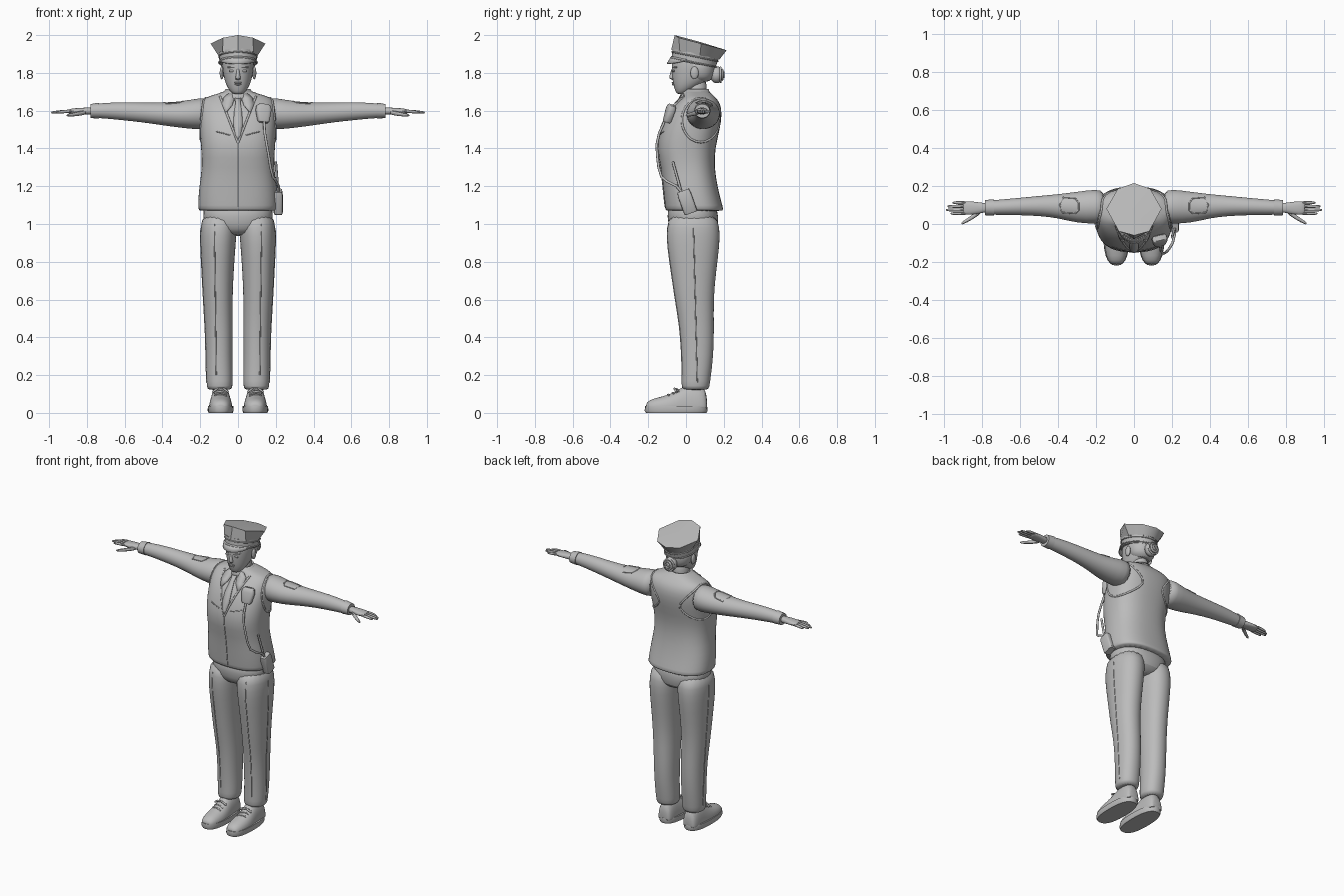
import bpy, bmesh, math
from mathutils import Vector, Matrix
from mathutils.bvhtree import BVHTree

if "Cube" in bpy.data.objects:
    bpy.data.objects.remove(bpy.data.objects["Cube"], do_unlink=True)

grey = bpy.data.materials.new("plain_grey")
grey.use_nodes = True
grey.diffuse_color = (0.5, 0.5, 0.5, 1)
grey.node_tree.nodes["Principled BSDF"].inputs["Base Color"].default_value = (0.5, 0.5, 0.5, 1)
made = []


def finish(name, bm, mirror=False, subsurf=0, solid=0.0):
    """Turn a bmesh into an object with the usual modifiers."""
    bmesh.ops.recalc_face_normals(bm, faces=bm.faces)
    me = bpy.data.meshes.new(name)
    bm.to_mesh(me)
    bm.free()
    me.materials.append(grey)
    ob = bpy.data.objects.new(name, me)
    bpy.context.collection.objects.link(ob)
    if solid:
        m = ob.modifiers.new("thickness", 'SOLIDIFY')
        m.thickness, m.offset = solid, 0
    if mirror:
        ob.modifiers.new("mirror", 'MIRROR').use_mirror_merge = False
    if subsurf:
        s = ob.modifiers.new("smooth", 'SUBSURF')
        s.levels = s.render_levels = subsurf
    made.append(ob)
    return ob


def loft(name, rings, axis='z', n=20, power=2.0, caps=True, floor=None, matrix=None, **kw):
    """Rings are (position on axis, centre a, centre b, radius a, radius b)."""
    bm = bmesh.new()
    rows = []
    for p, ca, cb, ra, rb in rings:
        row = []
        for i in range(n):
            t = 2 * math.pi * i / n
            c, s = math.cos(t), math.sin(t)
            a = ca + ra * math.copysign(abs(c) ** (2 / power), c)
            b = cb + rb * math.copysign(abs(s) ** (2 / power), s)
            co = {'z': (a, b, p), 'x': (p, a, b), 'y': (a, p, b)}[axis]
            if floor is not None:
                co = (co[0], co[1], max(co[2], floor))
            row.append(bm.verts.new(co))
        rows.append(row)
    for r, q in zip(rows, rows[1:]):
        for i in range(n):
            bm.faces.new((r[i], r[(i + 1) % n], q[(i + 1) % n], q[i]))
    if caps:
        bm.faces.new(rows[0])
        bm.faces.new(rows[-1])
    if matrix:
        bm.transform(matrix)
    return finish(name, bm, **kw)


def ball(name, loc, scale, **kw):
    bm = bmesh.new()
    bmesh.ops.create_uvsphere(bm, u_segments=16, v_segments=10, radius=1,
                              matrix=Matrix.Translation(loc) @ Matrix.Diagonal((*scale, 1)))
    return finish(name, bm, **kw)


def tube(name, pts, r, closed=False):
    cu = bpy.data.curves.new(name, 'CURVE')
    cu.dimensions, cu.bevel_depth, cu.bevel_resolution, cu.use_fill_caps = '3D', r, 2, True
    sp = cu.splines.new('POLY')
    sp.points.add(len(pts) - 1)
    for p, co in zip(sp.points, pts):
        p.co = (*co, 1)
    sp.use_cyclic_u = closed
    cu.materials.append(grey)
    ob = bpy.data.objects.new(name, cu)
    bpy.context.collection.objects.link(ob)


def tree_of(ob):
    dg = bpy.context.evaluated_depsgraph_get()
    dg.update()
    return BVHTree.FromObject(ob, dg)


def project(tree, pts, d):
    """Drop points on a surface along direction d."""
    d = Vector(d)
    hits = [tree.ray_cast(Vector(p) - d * 3, d)[0] for p in pts]
    return [h for h in hits if h]


def both_sides(name, pts, r, closed=False):
    for side, s in (("left", 1), ("right", -1)):
        tube(f"{side}_{name}", [(s * p[0], p[1], p[2]) for p in pts], r, closed)


def line(a, b, n=12):
    return [Vector(a).lerp(Vector(b), i / n) for i in range(n + 1)]


def oval(c, u, v, n=24):
    return [Vector(c) + Vector(u) * math.cos(2 * math.pi * i / n)
            + Vector(v) * math.sin(2 * math.pi * i / n) for i in range(n)]


# Trousers: pelvis and two legs
loft("trouser_seat", [(.935, 0, .04, .08, .09), (.97, 0, .04, .165, .13), (1.03, 0, .037, .192, .138),
                      (1.14, 0, .03, .185, .13)], power=2.3, subsurf=1)
leg = loft("trouser_legs", [(1.06, .1, .037, .088, .125), (.98, .102, .038, .098, .142),
                            (.9, .106, .038, .095, .143), (.75, .107, .04, .085, .121),
                            (.6, .107, .043, .078, .103), (.45, .1, .058, .074, .092),
                            (.3, .1, .06, .071, .086), (.2, .098, .055, .071, .078),
                            (.135, .097, .05, .069, .075), (.12, .097, .05, .062, .068)],
           power=2.2, mirror=True, subsurf=1)
leg_tree = tree_of(leg)
both_sides("front_crease", project(leg_tree, line((.115, 0, .2), (.125, 0, 1.0)), (0, 1, 0)), .003)
both_sides("side_seam", project(leg_tree, line((0, .06, .16), (0, .04, .98)), (-1, 0, 0)), .003)

# Shoes
loft("shoe_soles", [(0, .092, -.052, .064, .16), (.012, .092, -.052, .069, .167),
                    (.036, .092, -.052, .067, .164)], power=2.5, n=28, mirror=True)
shoe = loft("shoe_uppers", [(y, .092, .03, w, h - .03) for y, h, w in (
    (-.213, .045, .025), (-.195, .07, .046), (-.14, .084, .06), (-.08, .1, .063), (-.03, .13, .058),
    (.01, .155, .054), (.07, .155, .053), (.1, .13, .045), (.112, .08, .035))],
    axis='y', power=2.2, floor=.025, mirror=True, subsurf=1)
shoe_tree = tree_of(shoe)
for i, y in enumerate((-.1, -.075, -.05)):
    both_sides(f"lace_{i}", project(shoe_tree, line((.06, y, 0), (.124, y + .01, 0), 6), (0, 0, -1)), .005)
both_sides("lace_bow", [(.05, -.05, .11), (.075, -.06, .128), (.092, -.045, .122),
                        (.11, -.06, .128), (.135, -.05, .11)], .006)

# Vest
vest = loft("vest", [(1.068, 0, .045, .208, .152), (1.075, 0, .045, .212, .155), (1.12, 0, .036, .212, .151),
                     (1.2, 0, .022, .206, .145), (1.3, 0, .009, .19, .142), (1.4, 0, -.002, .196, .156),
                     (1.5, 0, .022, .204, .158), (1.58, 0, .045, .205, .147), (1.64, 0, .063, .2, .12),
                     (1.672, 0, .07, .178, .085), (1.69, 0, .06, .1, .075), (1.71, 0, .055, .065, .06)],
            n=28, power=2.5, subsurf=1)
vest_tree = tree_of(vest)
front = (0, 1, 0)
both_sides("neckline_edge", project(vest_tree, line((.095, 0, 1.675), (0, 0, 1.43)), front), .006)
both_sides("armhole_edge", project(vest_tree, oval((0, .078, 1.55), (0, .1, 0), (0, 0, .117)), (-1, 0, 0)),
           .006, True)
both_sides("pocket_edge", project(vest_tree, line((.04, 0, 1.47), (.115, 0, 1.49)), front), .003)
tube("front_opening", project(vest_tree, line((0, 0, 1.43), (0, 0, 1.09)), front), .003)


def front_plate(name, rows, **kw):
    """Thin strip on the vest; rows are (z, left x, right x)."""
    bm = bmesh.new()
    pairs = [[bm.verts.new(p + Vector((0, -.004, 0))) for p in
              project(vest_tree, [(a, 0, z), ((a + b) / 2, 0, z), (b, 0, z)], front)] for z, a, b in rows]
    for p, q in zip(pairs, pairs[1:]):
        for i in range(2):
            bm.faces.new((p[i], p[i + 1], q[i + 1], q[i]))
    finish(name, bm, solid=.009, **kw)


front_plate("tie", [(1.675, -.018, .018), (1.64, -.013, .013), (1.58, -.022, .022), (1.52, -.024, .024),
                    (1.47, -.014, .014), (1.45, -.003, .003)])
front_plate("collar_points", [(1.69, .015, .05), (1.665, .018, .078), (1.63, .03, .082), (1.595, .058, .068)],
            mirror=True)
loft("collar", [(1.655, 0, .05, .092, .088), (1.685, 0, .05, .076, .074), (1.712, 0, .055, .062, .06)],
     n=28, caps=False, solid=.01)

# Sleeves and cuffs
sleeve = loft("sleeves", [(.15, .09, 1.585, .085, .08), (.2, .092, 1.584, .092, .086), (.3, .087, 1.578, .083, .07),
                          (.4, .094, 1.583, .063, .061), (.5, .095, 1.59, .053, .053),
                          (.6, .092, 1.597, .046, .049), (.7, .088, 1.6, .041, .042),
                          (.765, .086, 1.599, .037, .037), (.78, .086, 1.598, .032, .032)],
              axis='x', mirror=True, subsurf=1)
loft("cuffs", [(.735, .087, 1.6, .043, .042), (.782, .086, 1.598, .04, .037)], axis='x', mirror=True)
patch = [(.29, .075, 0), (.31, .055, 0), (.38, .06, 0), (.39, .1, 0), (.37, .14, 0), (.31, .135, 0), (.29, .11, 0)]
both_sides("sleeve_patch", project(tree_of(sleeve), patch, (0, 0, -1)), .004, True)

# Hands
loft("palms", [(.76, .085, 1.598, .024, .02), (.8, .085, 1.598, .027, .019), (.845, .084, 1.598, .036, .017),
               (.885, .084, 1.597, .036, .014), (.9, .084, 1.596, .032, .01)],
     axis='x', n=12, power=2.4, mirror=True, subsurf=1)
for finger, y, tip in (("index", .055, .965), ("middle", .074, .99), ("ring", .093, .982), ("little", .112, .955)):
    loft(finger + "_fingers", [(.875, y, 1.597, .0095, .01), (.92, y, 1.596, .0095, .01),
                               (tip - .012, y, 1.591, .0085, .008), (tip, y, 1.59, .004, .004)],
         axis='x', n=8, mirror=True, subsurf=1)
loft("thumbs", [(.8, .07, 1.592, .014, .014), (.84, .043, 1.585, .015, .013), (.875, .02, 1.579, .012, .011),
                (.9, .006, 1.576, .009, .008), (.908, .002, 1.575, .004, .004)],
     axis='x', n=8, mirror=True, subsurf=1)

# Head and face
loft("neck", [(1.64, 0, .055, .058, .058), (1.7, 0, .052, .05, .054), (1.77, 0, .06, .05, .058)], subsurf=1)
head = loft("head", [(1.688, 0, -.025, .022, .02), (1.695, 0, -.02, .035, .033), (1.72, 0, -.005, .055, .058),
                     (1.76, 0, .025, .073, .098), (1.82, 0, .034, .083, .112), (1.88, 0, .038, .086, .113),
                     (1.93, 0, .04, .06, .09)], power=2.1, subsurf=1)
head_tree = tree_of(head)
loft("nose", [(1.762, 0, -.066, .01, .008), (1.77, 0, -.074, .017, .015), (1.782, 0, -.076, .012, .014),
              (1.81, 0, -.07, .008, .01), (1.83, 0, -.068, .007, .006)], n=10, subsurf=1)
ball("upper_lip", (0, -.069, 1.748), (.022, .008, .004))
ball("lower_lip", (0, -.067, 1.739), (.018, .008, .005))
ball("eyes", (.034, -.066, 1.81), (.015, .006, .006), mirror=True)
both_sides("eyebrow", project(head_tree, line((.018, 0, 1.828), (.055, 0, 1.83), 6), front), .0035)
ball("ears", (.086, .045, 1.8), (.011, .022, .034), mirror=True)

# Hair with a bun
loft("hair", [(1.75, 0, .08, .05, .045), (1.78, 0, .073, .08, .075), (1.82, 0, .067, .089, .089),
              (1.88, 0, .062, .091, .095)], subsurf=1)
ball("hair_bun", (0, .162, 1.79), (.042, .036, .045))
for r in (.012, .025, .036):
    tube("bun_coil", oval((0, .2 - r * r * 13, 1.79), (r, 0, 0), (0, 0, r * 1.05)), .006, True)

# Peaked cap: tilted band, flared crown, visor
tilt = Matrix.Translation((0, .045, 1.875)) @ Matrix.Rotation(-.2, 4, 'X')
loft("cap_band", [(-.028, 0, 0, .098, .119), (.03, 0, 0, .101, .124)], n=32, matrix=tilt)
for z in (-.02, .012):
    tube("band_trim", [tilt @ p for p in oval((0, 0, z), (.101, 0, 0), (0, .124, 0), 32)], .004, True)
half = [(0, -.06, 2.0), (.08, -.038, 1.986), (.145, .08, 1.955), (.085, .185, 1.928), (0, .215, 1.92)]
rim = half + [(-x, y, z) for x, y, z in half[3:0:-1]]
bm = bmesh.new()
top = [bm.verts.new(p) for p in rim]
low = []
for x, y, z in rim:
    a = math.atan2((y - .045) / .13, x / .105)
    low.append(bm.verts.new(tilt @ Vector((.106 * math.cos(a), .13 * math.sin(a), .022))))
mid = bm.verts.new((0, .08, 1.962))
for i in range(8):
    j = (i + 1) % 8
    bm.faces.new((low[i], low[j], top[j], top[i]))
    bm.faces.new((top[i], top[j], mid))
bm.faces.new(low)
finish("cap_crown", bm)
bm = bmesh.new()
rows = []
for i in range(17):
    a = math.radians(-162 + 144 * i / 16)
    reach = math.sin(math.pi * i / 16) ** .6
    inner = tilt @ Vector((.099 * math.cos(a), .121 * math.sin(a), -.012))
    rows.append([bm.verts.new(inner + Vector((0, -.024, -.04)) * reach * k) for k in (0, .5, 1)])
for p, q in zip(rows, rows[1:]):
    for k in range(2):
        if (p[k].co - p[k + 1].co).length + (q[k].co - q[k + 1].co).length > 1e-5:
            bm.faces.new((p[k], p[k + 1], q[k + 1], q[k]))
finish("cap_visor", bm, solid=.006)

# Shoulder microphone, cord, radio and antenna
mic = Matrix.Translation((.135, -.088, 1.585)) @ Matrix.Rotation(-.3, 4, 'X') @ Matrix.Rotation(.25, 4, 'Z')
loft("microphone", [(-.05, 0, 0, .024, .016), (-.04, 0, 0, .032, .02), (.02, 0, 0, .042, .022),
                    (.042, 0, 0, .038, .02), (.05, 0, 0, .026, .014)], power=3.5, matrix=mic)
tube("microphone_cord", [(.138, -.115, 1.54), (.142, -.142, 1.48), (.152, -.155, 1.42), (.163, -.152, 1.36),
                         (.172, -.145, 1.3), (.185, -.13, 1.25), (.203, -.1, 1.225), (.215, -.05, 1.2),
                         (.215, -.025, 1.17)], .007)
lean = Matrix.Translation((.213, .005, 1.118)) @ Matrix.Rotation(.34, 4, 'X')
loft("radio", [(-.065, 0, 0, .02, .03), (-.058, 0, 0, .024, .036), (.04, 0, 0, .024, .036),
               (.062, 0, 0, .02, .032)], power=5, matrix=lean)
tube("antenna", [lean @ Vector((0, -.012, .05)), (.2, -.07, 1.33)], .007)

# Smooth shading with sharp edges kept
bpy.ops.object.select_all(action='DESELECT')
for ob in made:
    ob.select_set(True)
bpy.context.view_layer.objects.active = made[0]
bpy.ops.object.shade_smooth_by_angle(angle=math.radians(40))
bpy.ops.object.select_all(action='DESELECT')
